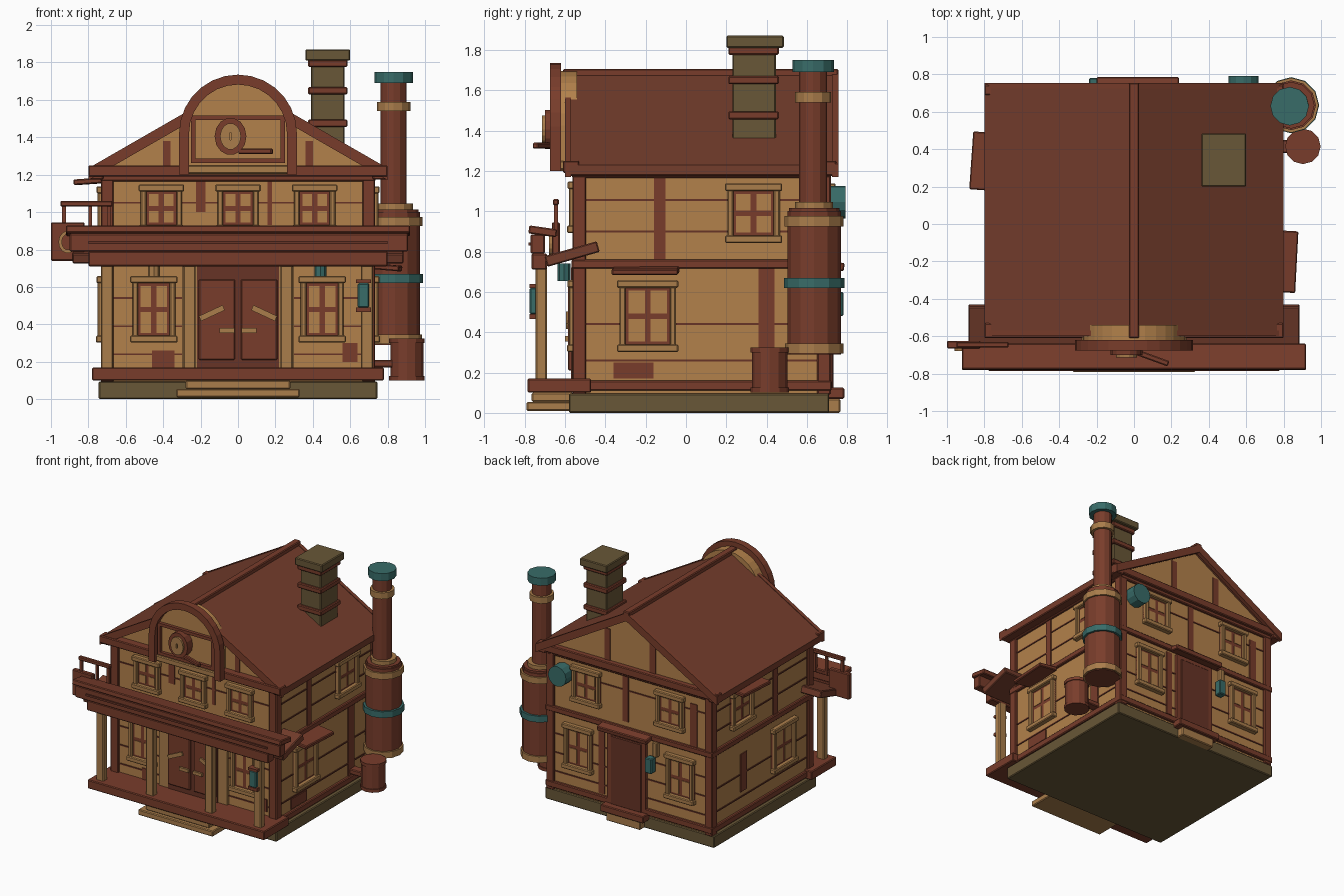
import bpy, bmesh, math
from mathutils import Matrix, Vector, Euler

if "Cube" in bpy.data.objects:
    bpy.data.objects.remove(bpy.data.objects["Cube"])

def mat(name, c):
    m = bpy.data.materials.new(name)
    m.diffuse_color = (*c, 1)
    m.use_nodes = True
    m.node_tree.nodes["Principled BSDF"].inputs["Base Color"].default_value = m.diffuse_color
    return m

TAN = mat("tan plaster", (0.45, 0.22, 0.07))
TRIM = mat("pale wood", (0.40, 0.205, 0.07))
BROWN = mat("red brown wood", (0.19, 0.046, 0.024))
ROOF = mat("roof brown", (0.175, 0.047, 0.025))
DARK = mat("dark wood", (0.135, 0.034, 0.019))
STONE = mat("olive stone", (0.14, 0.095, 0.038))
TEAL = mat("teal metal", (0.04, 0.15, 0.14))

def finish(name, bm, m):
    bmesh.ops.recalc_face_normals(bm, faces=bm.faces)
    me = bpy.data.meshes.new(name)
    bm.to_mesh(me)
    bm.free()
    me.materials.append(m)
    o = bpy.data.objects.new(name, me)
    bpy.context.collection.objects.link(o)
    return o

def box(name, x, y, z, m, rot=(0, 0, 0)):
    """Box from x, y, z ranges, turned about its centre; thick ones get a small chamfer."""
    size = [abs(r[1] - r[0]) for r in (x, y, z)]
    mid = Vector([(r[0] + r[1]) / 2 for r in (x, y, z)])
    bm = bmesh.new()
    bmesh.ops.create_cube(bm, size=1, matrix=Matrix.Diagonal((*size, 1)))
    if min(size) > 0.028:
        bmesh.ops.bevel(bm, geom=bm.edges[:], offset=0.006, segments=1, affect='EDGES')
    R = Euler([math.radians(a) for a in rot]).to_matrix().to_4x4()
    bm.transform(Matrix.Translation(mid) @ R)
    return finish(name, bm, m)

def profile(name, pts, y0, y1, m):
    """Closed x-z outline extruded along y."""
    bm = bmesh.new()
    f = bm.faces.new([bm.verts.new((p[0], y0, p[1])) for p in pts])
    r = bmesh.ops.extrude_face_region(bm, geom=[f])
    bmesh.ops.translate(bm, vec=(0, y1 - y0, 0),
                        verts=[v for v in r['geom'] if isinstance(v, bmesh.types.BMVert)])
    return finish(name, bm, m)

def cyl(name, x, y, z0, z1, r, m, n=12, r2=None):
    bm = bmesh.new()
    bmesh.ops.create_cone(bm, cap_ends=True, segments=n, radius1=r, radius2=r2 or r, depth=z1 - z0,
                          matrix=Matrix.Translation((x, y, (z0 + z1) / 2)))
    return finish(name, bm, m)

WX, WF, WB = 0.715, -0.545, 0.70   # wall planes

def wbox(name, wall, u, z, d, m):
    """Box on a wall: u along the wall, d = distance out from the wall."""
    if wall == 'front':
        return box(name, u, (WF - d[1], WF - d[0]), z, m)
    if wall == 'back':
        return box(name, u, (WB + d[0], WB + d[1]), z, m)
    s = 1 if wall == 'right' else -1
    return box(name, (s * (WX + d[0]), s * (WX + d[1])), u, z, m)

def window(wall, u, z0, z1, w):
    h, f = w / 2, 0.03
    wbox("window_backing", wall, (u - h, u + h), (z0, z1), (0, 0.012), BROWN)
    g = 0.014
    zm = (z0 + z1) / 2
    for a in (u - h + f + g, u + g):                       # four panes
        for b, c in ((z0 + f + g, zm - g), (zm + g, z1 - f - g)):
            wbox("window_pane", wall, (a, a + h - f - 2 * g), (b, c), (0.01, 0.016), TAN)
    for s in (-1, 1):
        wbox("window_jamb", wall, (u + s * h, u + s * (h - f)), (z0, z1), (0, 0.035), TRIM)
    wbox("window_sill", wall, (u - h - 0.012, u + h + 0.012), (z0 - 0.008, z0 + f), (0, 0.045), TRIM)
    wbox("window_head", wall, (u - h - 0.012, u + h + 0.012), (z1 - f, z1 + 0.008), (0, 0.042), TRIM)

# foundation and house body
box("foundation", (-0.745, 0.745), (-0.58, 0.71), (0, 0.095), STONE)
profile("house_body", [(-WX, 0.08), (WX, 0.08), (WX, 1.25), (0, 1.66), (-WX, 1.25)], WF, WB, TAN)

# timber frame: corner posts, belts, plank seams
for sx in (-1, 1):
    for y in (WF, WB):
        sy = 1 if y > 0 else -1
        box("corner_post", (sx * 0.665, sx * 0.733), (y + sy * 0.018, y - sy * 0.05), (0.09, 1.2), BROWN)
for z0, z1, d in ((0.11, 0.16, 0.022), (0.715, 0.76, 0.022), (1.165, 1.2, 0.02)):
    box("belt_beam", (-WX - d, WX + d), (WF - d, WB + d), (z0, z1), BROWN)
for wall, a, b in (('front', -0.67, 0.67), ('back', -0.67, 0.67), ('left', -0.5, 0.65), ('right', -0.5, 0.65)):
    seams = (0.24, 0.39, 0.54, 1.05) if wall in ('front', 'back') else (0.26, 0.44, 0.9, 1.055)
    for z in seams:
        wbox("plank_seam", wall, (a, b), (z - 0.005, z + 0.005), (0, 0.006), DARK)

# bare timber patches
for wall, u, w, z in (('right', -0.13, 0.055, (0.76, 1.17)), ('right', 0.4, 0.08, (0.16, 0.715)),
                      ('right', -0.26, 0.2, (0.17, 0.25)), ('left', -0.1, 0.06, (0.76, 1.17)),
                      ('left', 0.3, 0.08, (0.3, 0.6)), ('front', 0.17, 0.025, (0.93, 1.17)),
                      ('front', -0.2, 0.05, (1.0, 1.17)), ('front', -0.4, 0.12, (0.17, 0.26)),
                      ('front', 0.6, 0.08, (0.2, 0.3)), ('back', 0.04, 0.05, (0.8, 1.17)),
                      ('back', -0.56, 0.06, (0.76, 1.1)), ('back', 0.25, 0.05, (0.17, 0.7)),
                      ('back', 0.2, 0.05, (1.25, 1.5)), ('back', -0.2, 0.05, (1.25, 1.5)),
                      ('front', 0.38, 0.04, (1.25, 1.38)), ('front', -0.38, 0.04, (1.25, 1.38))):
    wbox("timber_patch", wall, (u - w / 2, u + w / 2), z, (0, 0.007), BROWN)

# roof, ridge and gable trim
def roof_outline(x, top, t):
    e = top - 0.575 * x
    return [(-x, e), (0, top), (x, e), (x, e - t), (0, top - t), (-x, e - t)]
profile("roof", roof_outline(0.8, 1.69, 0.045), -0.58, 0.74, ROOF)
for y0, y1 in ((-0.60, -0.57), (0.725, 0.755)):
    profile("rake_board", roof_outline(0.8, 1.695, 0.065), y0, y1, BROWN)
box("ridge_beam", (-0.028, 0.028), (-0.61, 0.755), (1.655, 1.705), BROWN)
box("front_tie_beam", (-0.8, 0.8), (-0.61, -0.53), (1.19, 1.25), BROWN)
box("back_tie_beam", (-0.8, 0.8), (0.69, 0.745), (1.19, 1.25), BROWN)
for s in (-1, 1):
    box("eave_beam", (s * 0.72, s * 0.8), (-0.59, 0.745), (1.175, 1.22), BROWN)

# windows
for u in (-0.45, 0.45):
    window('front', u, 0.31, 0.65, 0.23)
    window('back', u, 0.31, 0.65, 0.24)
for u in (-0.41, 0, 0.41):
    window('front', u, 0.9, 1.14, 0.22)
for u in (-0.36, 0.38):
    window('back', u, 0.86, 1.13, 0.24)
for wall in ('left', 'right'):
    window(wall, -0.19, 0.31, 0.65, 0.28)
    window(wall, 0.335, 0.85, 1.13, 0.26)

# side awnings over windows
box("right_awning", (0.71, 0.87), (-0.365, -0.035), (0.69, 0.72), BROWN, (0, 5, -3))
box("left_awning", (-0.87, -0.71), (0.18, 0.49), (1.15, 1.18), BROWN, (0, -4, -4))

# front double door
wbox("door_frame", 'front', (-0.3, 0.3), (0.17, 0.74), (0, 0.02), TRIM)
wbox("door_recess", 'front', (-0.22, 0.22), (0.17, 0.72), (0, 0.026), DARK)
for s in (-1, 1):
    wbox("door_leaf", 'front', (s * 0.015, s * 0.21), (0.21, 0.64), (0, 0.04), BROWN)
    y = WF - 0.045
    box("door_strap", (s * 0.07, s * 0.21), (y - 0.005, y + 0.01), (0.445, 0.475), TRIM, (0, s * 25 if s > 0 else -25, 0))
    box("door_handle", (s * 0.02, s * 0.1), (y - 0.01, y + 0.01), (0.355, 0.38), TRIM)

# back door with hood, step and lantern
wbox("back_door_frame", 'back', (-0.15, 0.19), (0.1, 0.7), (0, 0.025), BROWN)
wbox("back_door", 'back', (-0.115, 0.155), (0.12, 0.67), (0, 0.032), DARK)
box("back_door_hood", (-0.2, 0.24), (0.69, 0.785), (0.71, 0.75), BROWN, (-10, 0, 0))
box("back_step", (-0.17, 0.21), (0.69, 0.785), (0.07, 0.125), BROWN)
box("back_step_tread", (-0.13, 0.17), (0.69, 0.765), (0.0, 0.07), TRIM)
wbox("back_lamp_bracket", 'back', (-0.26, -0.22), (0.6, 0.72), (0, 0.04), TRIM)
wbox("back_lantern", 'back', (-0.24, -0.18), (0.48, 0.6), (0.02, 0.08), TEAL)
vent = cyl("back_round_vent", 0, 0, -0.045, 0.045, 0.08, TEAL)
vent.rotation_euler = (math.pi / 2, 0, 0)
vent.location = (0.585, 0.745, 1.045)

# porch deck, steps and posts
box("porch_deck", (-0.78, 0.78), (-0.785, -0.47), (0.1, 0.17), BROWN)
box("lower_step", (-0.33, 0.33), (-0.79, -0.56), (0.01, 0.055), TRIM)
box("upper_step", (-0.28, 0.28), (-0.765, -0.56), (0.055, 0.1), TRIM)
for x in (-0.7, -0.26, 0.26, 0.69):
    box("porch_post", (x - 0.033, x + 0.033), (-0.745, -0.69), (0.16, 0.74), TRIM)
box("post_lantern", (0.64, 0.7), (-0.775, -0.74), (0.49, 0.62), TEAL)
box("post_lantern_top", (0.63, 0.71), (-0.775, -0.72), (0.62, 0.64), BROWN)
box("post_lantern_base", (0.63, 0.71), (-0.775, -0.72), (0.465, 0.49), BROWN)
for x, m in ((-0.45, TRIM), (0.44, TEAL)):
    cyl("window_lamp", x, -0.605, 0.655, 0.74, 0.032, m, 8)

# porch roof: sloped panel, beam and stacked fascia boards
box("porch_roof_panel", (-0.885, 0.885), (-0.7, -0.43), (0.76, 0.815), ROOF, (16, 0, 0))
box("porch_beam", (-0.8, 0.8), (-0.765, -0.69), (0.71, 0.79), BROWN)
box("porch_fascia", (-0.9, 0.91), (-0.77, -0.7), (0.79, 0.885), BROWN)
box("porch_cap_board", (-0.92, 0.92), (-0.78, -0.64), (0.88, 0.92), BROWN, (-8, 0, 0))
box("porch_molding", (-0.8, 0.8), (-0.78, -0.76), (0.83, 0.845), DARK)

# hanging board on the left
def ring(name, cx, cz, rx, rz, w, y0, y1, m, n=14):
    bm = bmesh.new()
    loops = []
    for y, k in ((y0, 0), (y0, w), (y1, w), (y1, 0)):
        loops.append([bm.verts.new((cx + (rx - k) * math.cos(2 * math.pi * i / n), y,
                                    cz + (rz - k) * math.sin(2 * math.pi * i / n))) for i in range(n)])
    for a in range(4):
        p, q = loops[a], loops[(a + 1) % 4]
        for i in range(n):
            bm.faces.new((p[i], p[(i + 1) % n], q[(i + 1) % n], q[i]))
    return finish(name, bm, m)
box("hanging_board", (-1.0, -0.82), (-0.665, -0.625), (0.74, 0.945), BROWN)
ring("hanging_board_ring", -0.91, 0.84, 0.05, 0.06, 0.018, -0.68, -0.66, TRIM)
box("hanging_bar", (-0.95, -0.67), (-0.66, -0.63), (1.03, 1.06), BROWN)
for x in (-0.93, -0.79, -0.69):
    box("bar_hanger", (x - 0.01, x + 0.01), (-0.655, -0.635), (0.88, 1.04), BROWN)

# arched false front with framed panel and medallion
def arch(r, cz, base, n=14):
    return [(-r, base)] + [(-r * math.cos(math.pi * i / n), cz + r * math.sin(math.pi * i / n))
                           for i in range(n + 1)] + [(r, base)]
profile("arch_panel", arch(0.27, 1.425, 1.2), -0.635, -0.54, TAN)
profile("arch_frame", arch(0.315, 1.42, 1.2) + arch(0.262, 1.42, 1.2)[::-1], -0.675, -0.62, BROWN)
box("arch_base", (-0.28, 0.28), (-0.655, -0.6), (1.205, 1.25), TRIM)
for z in (1.275, 1.505):
    box("panel_rail", (-0.25, 0.25), (-0.66, -0.63), (z - 0.012, z + 0.012), BROWN)
for x in (-0.238, 0.238):
    box("panel_stile", (x - 0.012, x + 0.012), (-0.66, -0.63), (1.27, 1.515), BROWN)
ring("medallion_ring", -0.04, 1.405, 0.085, 0.1, 0.03, -0.7, -0.63, BROWN)
ring("medallion_inner", -0.04, 1.405, 0.056, 0.071, 0.05, -0.715, -0.63, TRIM)
box("medallion_arm", (0.0, 0.19), (-0.73, -0.7), (1.31, 1.34), BROWN, (0, 0, -20))

# stone chimney
box("chimney_shaft", (0.39, 0.57), (0.23, 0.445), (1.33, 1.82), STONE)
box("chimney_cap", (0.36, 0.6), (0.2, 0.485), (1.81, 1.87), STONE)
for z in (1.475, 1.65, 1.795):
    box("chimney_band", (0.375, 0.585), (0.21, 0.46), (z - 0.02, z + 0.02), BROWN)

# boiler tank with flue, and a small barrel
bx, by = 0.84, 0.635
for name, z0, z1, r, m in (("boiler_tank", 0.29, 1.0, 0.133, BROWN), ("boiler_low_band", 0.295, 0.345, 0.145, TRIM),
                           ("boiler_mid_band", 0.62, 0.67, 0.15, TEAL), ("boiler_top_band", 0.925, 0.975, 0.147, TRIM),
                           ("boiler_lid", 0.98, 1.015, 0.125, BROWN), ("flue_collar", 1.01, 1.045, 0.095, TRIM)):
    cyl(name, bx, by, z0, z1, r, m)
cyl("flue_pipe", 0.832, 0.63, 1.0, 1.72, 0.07, BROWN)
cyl("flue_band", 0.832, 0.63, 1.54, 1.59, 0.09, TRIM)
cyl("flue_cap", 0.832, 0.63, 1.69, 1.75, 0.103, TEAL)
box("boiler_bracket", (0.7, 0.8), (0.58, 0.68), (0.4, 0.46), BROWN)
cyl("barrel", 0.903, 0.415, 0.1, 0.32, 0.088, BROWN)
for z in (0.1, 0.3):
    cyl("barrel_rim", 0.903, 0.415, z, z + 0.025, 0.095, BROWN)
box("barrel_bracket", (0.7, 0.86), (0.38, 0.45), (0.17, 0.21), BROWN)
